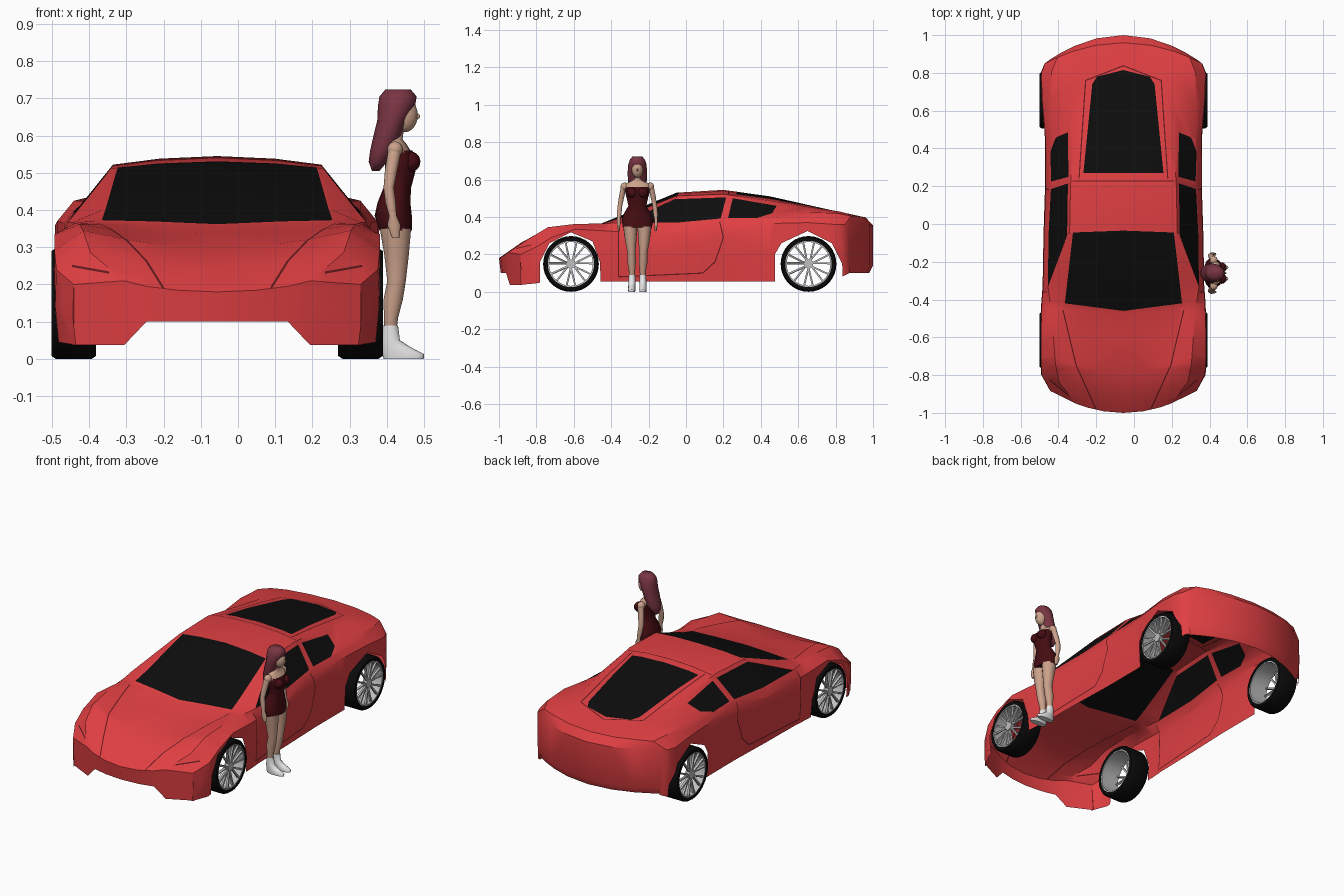
import bpy, bmesh, math
from mathutils import Vector, Matrix

if "Cube" in bpy.data.objects:
    bpy.data.objects.remove(bpy.data.objects["Cube"])

CAR_X = -0.056
WOMAN_Y = -0.26


def mat(name, r, g, b):
    m = bpy.data.materials.new(name)
    m.diffuse_color = (r, g, b, 1)
    m.use_nodes = True
    m.node_tree.nodes["Principled BSDF"].inputs["Base Color"].default_value = m.diffuse_color
    return m


RED = mat("red paint", 0.75, 0.05, 0.055)
GLASS = mat("black glass", 0.004, 0.004, 0.004)
SEAM = mat("dark red seam", 0.13, 0.01, 0.012)
TYRE = mat("black rubber", 0.003, 0.003, 0.003)
SILVER = mat("silver", 0.52, 0.52, 0.53)
SKIN = mat("skin", 0.60, 0.36, 0.26)
HAIR = mat("dark red hair", 0.19, 0.035, 0.055)
SUIT = mat("maroon suit", 0.06, 0.004, 0.006)
SOCK = mat("white socks", 0.85, 0.85, 0.85)


def make(name, bm, mats, loc=(0, 0, 0), angle=35, closed=True):
    if closed:
        bmesh.ops.recalc_face_normals(bm, faces=bm.faces)
    me = bpy.data.meshes.new(name)
    bm.to_mesh(me)
    bm.free()
    for m in mats:
        me.materials.append(m)
    me.shade_smooth()
    me.set_sharp_from_angle(angle=math.radians(angle))
    ob = bpy.data.objects.new(name, me)
    ob.location = loc
    bpy.context.collection.objects.link(ob)
    return ob


# ---- car body: half shell lofted through stations along y ----
# y, bow, z centre, roof half width, z, belt half width, z, shoulder half width, z, bottom z
stations = [
    (-1.0, .115, .18, .19, .195, .25, .21, .385, .20, .037),
    (-.90, .10, .25, .20, .265, .34, .285, .432, .24, .045),
    (-.78, .06, .297, .24, .32, .36, .345, .437, .29, .06),
    (-.62, .03, .335, .28, .347, .37, .362, .437, .335, .058),
    (-.47, .05, .358, .315, .365, .385, .366, .432, .325, .055),
    (-.33, 0, .415, .305, .402, .40, .368, .425, .32, .055),
    (-.05, 0, .53, .285, .512, .40, .365, .42, .32, .055),
    (.20, 0, .545, .28, .522, .39, .385, .412, .34, .055),
    (.45, 0, .51, .265, .487, .385, .40, .412, .365, .055),
    (.65, 0, .465, .26, .455, .385, .425, .43, .37, .06),
    (.83, -.03, .425, .27, .43, .38, .42, .435, .36, .065),
    (.96, -.11, .398, .27, .405, .35, .405, .415, .36, .09),
    (1.0, -.13, .355, .26, .36, .33, .355, .39, .33, .10),
]
rows = []
for y, bow, zc, hr, zr, hb, zb, hw, zw, zl in stations:
    pts = [(0, zc), (.55 * hr, zc + .3 * (zr - zc)), (hr, zr), (hb, zb), (hw, zw),
           (hw + .003, (zw + zl) / 2), (hw - .006, zl)]
    rows.append([Vector((x, y + bow * (x / hw) ** 2, z)) for x, z in pts])
# nose closes down to the notched bumper edge, tail closes to a flat edge
rows.insert(0, [Vector((p.x, p.y + .01, .10 if p.x < .2 else .037)) for p in rows[0]])
tail = rows[-1]
rows.append([Vector((p.x, p.y, min(p.z, .14))) for p in tail])
rows.append([Vector((p.x, p.y - .02, .10)) for p in tail])
bm = bmesh.new()
grid = [[bm.verts.new(p) for p in r] for r in rows]
for r0, r1 in zip(grid, grid[1:]):
    for j in range(6):
        bm.faces.new((r0[j], r0[j + 1], r1[j + 1], r1[j]))
bmesh.ops.remove_doubles(bm, verts=bm.verts, dist=.0005)
bm.normal_update()


def cut(poly, a, b, test):
    """Cut a convex outline, projected on axes a and b, and return the faces inside."""
    edges = list(zip(poly, poly[1:] + poly[:1]))
    lo = [min(p[k] for p in poly) for k in (0, 1)]
    hi = [max(p[k] for p in poly) for k in (0, 1)]

    def near(f):
        return all(min(v.co[ax] for v in f.verts) <= hi[k] and
                   max(v.co[ax] for v in f.verts) >= lo[k] for k, ax in enumerate((a, b)))
    for p, q in edges:
        fs = [f for f in bm.faces if test(f) and near(f)]
        geom = set(fs)
        for f in fs:
            geom.update(f.verts)
            geom.update(f.edges)
        co, no = Vector((0, 0, 0)), Vector((0, 0, 0))
        co[a], co[b] = p
        no[a], no[b] = q[1] - p[1], p[0] - q[0]
        bmesh.ops.bisect_plane(bm, geom=list(geom), plane_co=co, plane_no=no.normalized(), dist=1e-5)
        bm.normal_update()
    found = []
    for f in bm.faces:
        c = f.calc_center_median()
        s = [(q[0] - p[0]) * (c[b] - p[1]) - (q[1] - p[1]) * (c[a] - p[0]) for p, q in edges]
        if test(f) and (min(s) >= 0 or max(s) <= 0):
            found.append(f)
    return found


def paint(poly, a, b, test, index):
    for f in cut(poly, a, b, test):
        f.material_index = index


def seam(path, a, b, test, w=.003):
    for p, q in zip(path, path[1:]):
        d = (Vector(q) - Vector(p)).normalized() * w
        n = (-d.y, d.x)
        paint([(p[0] + n[0], p[1] + n[1]), (q[0] + n[0], q[1] + n[1]),
               (q[0] - n[0], q[1] - n[1]), (p[0] - n[0], p[1] - n[1])], a, b, test, 2)


def side(f):
    return f.normal.x > .4


def top(f):
    return f.normal.z > .45


def front(f):
    return f.normal.y < -.2


# wheel arches
for arch in ([(-.78, 0), (-.78, .16), (-.73, .26), (-.615, .318), (-.50, .27), (-.46, .16), (-.455, 0)],
             [(.475, 0), (.475, .20), (.51, .26), (.65, .325), (.78, .26), (.835, .15), (.84, 0)]):
    bmesh.ops.delete(bm, geom=cut(arch, 1, 2, side), context='FACES')
# windscreen, rear window, door window, quarter window
paint([(0, -.46), (.31, -.42), (.267, -.045), (0, -.035)], 0, 1, top, 1)
paint([(0, .27), (.212, .27), (.165, .74), (.14, .78), (0, .815)], 0, 1, top, 1)
paint([(-.33, .368), (-.06, .495), (.215, .505), (.185, .392), (-.05, .37)], 1, 2, side, 1)
paint([(.225, .395), (.38, .395), (.46, .42), (.485, .46), (.25, .50)], 1, 2, side, 1)
# bonnet, roof and rear frame, door and headlight seams
seam([(.32, -.455), (.25, -.75), (.145, -.98)], 0, 1, top)
seam([(0, .228), (.27, .228)], 0, 1, top)
seam([(.235, .24), (.20, .76), (0, .838)], 0, 1, top)
seam([(-.36, .355), (-.36, .08), (.09, .10), (.155, .16), (.20, .29), (.18, .375)], 1, 2, side)
seam([(.29, .232), (.39, .25)], 0, 2, front)
body = make("car_body", bm, [RED, GLASS, SEAM], (CAR_X, 0, 0), 32, closed=False)
mod = body.modifiers.new("mirror", 'MIRROR')
mod.merge_threshold = .001


# ---- wheels: open lathe rings with paired spokes ----
def lathe(bm, profile, seg=36):
    rings = []
    for i in range(seg):
        t = 2 * math.pi * i / seg
        rings.append([bm.verts.new((x, r * math.cos(t), r * math.sin(t))) for r, x in profile])
    n = len(profile)
    for i in range(seg):
        r0, r1 = rings[i], rings[(i + 1) % seg]
        for j in range(n):
            bm.faces.new((r0[j], r0[(j + 1) % n], r1[(j + 1) % n], r1[j]))


def beam(bm, p, q, w, depth):
    p, q = Vector(p), Vector(q)
    d = q - p
    rot = Vector((0, 1, 0)).rotation_difference(d).to_matrix().to_4x4()
    bmesh.ops.create_cube(bm, size=1, matrix=Matrix.Translation((p + q) / 2) @ rot
                          @ Matrix.Diagonal((depth, d.length, w, 1)))


for end, y in (("front", -.615), ("rear", .655)):
    for name, s in (("right", 1), ("left", -1)):
        loc = (CAR_X + s * .385, y, .149)
        bm = bmesh.new()
        lathe(bm, [(.124, -.06), (.141, -.06), (.149, -.048), (.149, .048), (.141, .06), (.124, .06)])
        make(f"{end}_{name}_tyre", bm, [TYRE], loc)
        bm = bmesh.new()
        lathe(bm, [(.125, -.058), (.125, .058), (.117, .058), (.119, .03), (.119, -.058)])
        for k in range(7):
            t = 2 * math.pi * k / 7 + .22
            for u in (-.2, .2):
                beam(bm, (s * .045, .02 * math.cos(t), .02 * math.sin(t)),
                     (s * .050, .119 * math.cos(t + u), .119 * math.sin(t + u)), .009, .012)
        bmesh.ops.create_cone(bm, cap_ends=True, segments=20, radius1=.025, radius2=.025, depth=.022,
                              matrix=Matrix.Translation((s * .045, 0, 0)) @ Matrix.Rotation(math.pi / 2, 4, 'Y'))
        make(f"{end}_{name}_rim", bm, [SILVER], loc)


# ---- standing woman facing +x: stacked elliptical rings (x, y, z, rx, ry) ----
def stack(name, material, rings, seg=16, angle=60):
    bm = bmesh.new()
    loops = [[bm.verts.new((x + rx * math.cos(2 * math.pi * i / seg),
                            WOMAN_Y + y + ry * math.sin(2 * math.pi * i / seg), z)) for i in range(seg)]
             for x, y, z, rx, ry in rings]
    for a, b in zip(loops, loops[1:]):
        for i in range(seg):
            bm.faces.new((a[i], a[(i + 1) % seg], b[(i + 1) % seg], b[i]))
    bm.faces.new(loops[0])
    bm.faces.new(loops[-1])
    return make(name, bm, [material], angle=angle)


def ball(name, material, centre, radii):
    bm = bmesh.new()
    bmesh.ops.create_uvsphere(bm, u_segments=16, v_segments=12, radius=1,
                              matrix=Matrix.Translation(centre) @ Matrix.Diagonal((*radii, 1)))
    make(name, bm, [material], angle=80)


stack("suit", SUIT, [(.424, 0, .345, .044, .078), (.417, 0, .385, .050, .084), (.419, 0, .42, .044, .071),
                     (.428, 0, .46, .037, .048), (.436, 0, .505, .041, .058), (.438, 0, .535, .042, .066),
                     (.432, 0, .56, .036, .062)])
stack("upper_chest", SKIN, [(.432, 0, .555, .035, .064), (.426, 0, .578, .026, .066),
                            (.424, 0, .59, .018, .035), (.428, 0, .605, .016, .017), (.436, 0, .64, .016, .016)])
ball("head", SKIN, (.448, WOMAN_Y, .655), (.035, .031, .046))
ball("nose", SKIN, (.481, WOMAN_Y, .652), (.008, .005, .008))
stack("hair", HAIR, [(.370, 0, .505, .010, .015), (.376, 0, .53, .025, .036), (.389, 0, .56, .034, .046),
                     (.402, 0, .60, .038, .051), (.414, 0, .64, .040, .052), (.426, 0, .68, .050, .049),
                     (.430, 0, .705, .050, .041), (.430, 0, .724, .034, .026)], 12)
for name, s in (("left", 1), ("right", -1)):
    ball(f"{name}_bust", SUIT, (.464, WOMAN_Y + s * .029, .530), (.026, .028, .027))
    ball(f"{name}_shoulder", SKIN, (.422, WOMAN_Y + s * .068, .563), (.021, .022, .021))
    stack(f"{name}_arm", SKIN, [(.422, s * .073, .565, .018, .015), (.412, s * .084, .51, .017, .015),
                                (.405, s * .093, .46, .014, .013), (.410, s * .097, .42, .014, .013),
                                (.416, s * .100, .385, .010, .009), (.419, s * .100, .36, .018, .009),
                                (.424, s * .098, .325, .010, .006)], 10)
    stack(f"{name}_leg", SKIN, [(.410, s * .029, .085, .017, .015), (.411, s * .029, .11, .019, .017),
                                (.417, s * .031, .16, .026, .023), (.426, s * .032, .21, .025, .022),
                                (.426, s * .036, .28, .033, .031), (.423, s * .038, .35, .042, .038)])
    stack(f"{name}_sock", SOCK, [(.445, s * .030, 0, .054, .018), (.444, s * .030, .013, .056, .020),
                                 (.427, s * .030, .03, .040, .019), (.411, s * .029, .05, .024, .019),
                                 (.410, s * .029, .09, .020, .018)])
